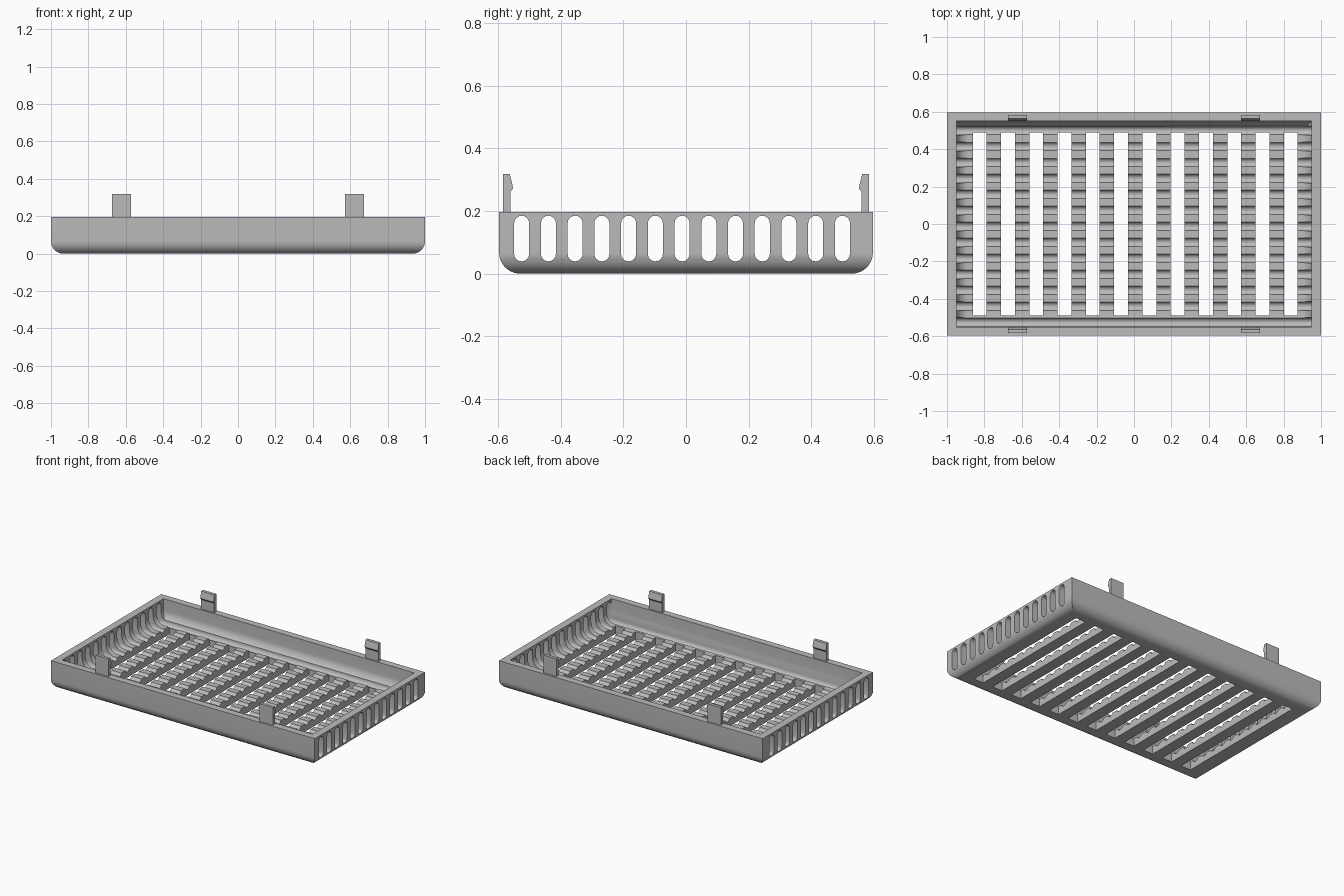
import bpy, bmesh, math
from mathutils import Vector

cube = bpy.data.objects.get("Cube")
if cube:
    bpy.data.objects.remove(cube, do_unlink=True)

grey = bpy.data.materials.new("plain grey")
grey.use_nodes = True
colour = (0.5, 0.5, 0.5, 1)
grey.diffuse_color = colour
grey.node_tree.nodes["Principled BSDF"].inputs["Base Color"].default_value = colour


def finish(bm, name):
    bmesh.ops.recalc_face_normals(bm, faces=bm.faces)
    mesh = bpy.data.meshes.new(name)
    bm.to_mesh(mesh)
    bm.free()
    mesh.materials.append(grey)
    ob = bpy.data.objects.new(name, mesh)
    bpy.context.collection.objects.link(ob)
    return ob


def add_box(bm, low, high):
    verts = bmesh.ops.create_cube(bm, size=1)["verts"]
    low, high = Vector(low), Vector(high)
    for v in verts:
        v.co = (low + high) / 2 + v.co * (high - low)


def add_prism(bm, points, x0, x1):
    """Extrude a closed (y, z) outline along x."""
    face = bm.faces.new([bm.verts.new((x0, y, z)) for y, z in points])
    new = bmesh.ops.extrude_face_region(bm, geom=[face])["geom"]
    for v in new:
        if isinstance(v, bmesh.types.BMVert):
            v.co.x = x1


def rounded_tub(name, half_x, half_y, z0, z1, radius):
    """Box with its four bottom edges rounded and mitred at the corners."""
    bm = bmesh.new()
    add_box(bm, (-half_x, -half_y, z0), (half_x, half_y, z1))
    edges = [e for e in bm.edges if all(abs(v.co.z - z0) < 1e-5 for v in e.verts)]
    bmesh.ops.bevel(bm, geom=edges, offset=radius, segments=10,
                    profile=0.5, affect="EDGES")
    return finish(bm, name)


def cut(target, cutter):
    cutter.hide_render = True
    mod = target.modifiers.new("cut", "BOOLEAN")
    mod.operation = "DIFFERENCE"
    mod.solver = "EXACT"
    mod.object = cutter
    bpy.context.view_layer.objects.active = target
    bpy.ops.object.modifier_apply(modifier=mod.name)
    bpy.data.objects.remove(cutter, do_unlink=True)


# Tray shell
tray = rounded_tub("tray", 1, 0.597, 0, 0.197, 0.067)
cut(tray, rounded_tub("tray_hollow", 0.95, 0.55, 0.055, 0.3, 0.065))

# Round-ended side vents, whose lower ends also groove the floor
bm = bmesh.new()
r, low, high = 0.024, 0.039, 0.185
for i in range(13):
    y = -0.525 + i * 0.0854
    outline = []
    for k in range(18):
        a = math.pi * (k if k < 9 else k - 1) / 8
        z = high - r if k < 9 else low + r
        outline.append((y + r * math.cos(a), z + r * math.sin(a)))
    add_prism(bm, outline, -1.1, 1.1)
cut(tray, finish(bm, "side_vents"))

# Long straight floor slots
bm = bmesh.new()
for i in range(12):
    x = -0.825 + i * 0.1512
    add_box(bm, (x - 0.037, -0.488, -0.1), (x + 0.037, 0.488, 0.12))
cut(tray, finish(bm, "floor_slots"))

# Snap clips with inward-facing hooks
clip = [(0.584, 0.19), (0.584, 0.318), (0.563, 0.318),
        (0.552, 0.273), (0.561, 0.261), (0.561, 0.19)]
clips = []
for side, s in (("front", -1), ("back", 1)):
    for hand, x in (("right", -0.623), ("left", 0.623)):
        bm = bmesh.new()
        add_prism(bm, [(s * y, z) for y, z in clip], x - 0.05, x + 0.05)
        clips.append(finish(bm, f"{side}_{hand}_clip"))

# Smooth the rounded edges only
bpy.ops.object.select_all(action="DESELECT")
for ob in [tray] + clips:
    ob.select_set(True)
bpy.context.view_layer.objects.active = tray
bpy.ops.object.shade_smooth_by_angle(angle=math.radians(30))
